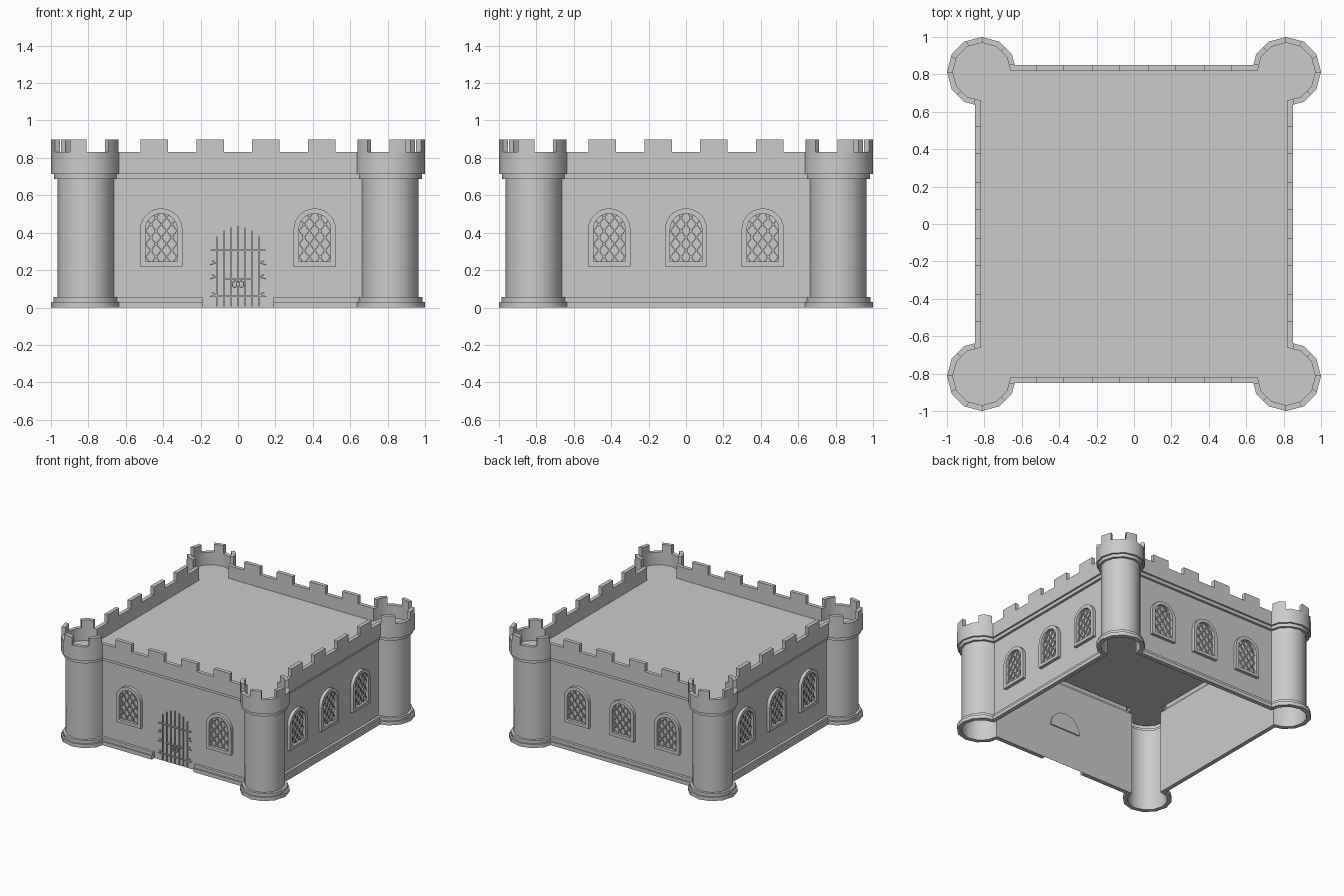
import bpy, bmesh, math
from mathutils import Vector, Matrix

cube = bpy.data.objects.get("Cube")
if cube:
    bpy.data.objects.remove(cube, do_unlink=True)

stone = bpy.data.materials.new("grey_stone")
stone.use_nodes = True
GREY = (0.6, 0.6, 0.6, 1)
stone.diffuse_color = GREY
stone.node_tree.nodes["Principled BSDF"].inputs["Base Color"].default_value = GREY

C = 0.814          # wall face and tower centre distance
R = 0.151          # tower shaft radius
CREST = 0.832      # parapet height
TOP = 0.897        # merlon height
ROOF = 0.728
PARAPET_IN, PARAPET_OUT = 0.004, 0.035


def finish(bm, name):
    bmesh.ops.recalc_face_normals(bm, faces=bm.faces)
    mesh = bpy.data.meshes.new(name)
    bm.to_mesh(mesh)
    bm.free()
    mesh.materials.append(stone)
    obj = bpy.data.objects.new(name, mesh)
    bpy.context.collection.objects.link(obj)
    bpy.ops.object.select_all(action="DESELECT")
    obj.select_set(True)
    bpy.context.view_layer.objects.active = obj
    bpy.ops.object.shade_smooth_by_angle(angle=math.radians(35))


def sweep(bm, stations, loop_path=False, loop_profile=True):
    """Skin a row of matching cross-sections, capping the ends of an open path."""
    rows = [[bm.verts.new(p) for p in s] for s in stations]
    n, m = len(rows), len(rows[0])
    for i in range(n if loop_path else n - 1):
        a, b = rows[i], rows[(i + 1) % n]
        for j in range(m if loop_profile else m - 1):
            k = (j + 1) % m
            bm.faces.new((a[j], a[k], b[k], b[j]))
    if loop_profile and not loop_path:
        bm.faces.new(rows[0])
        bm.faces.new(rows[-1])


def on_side(k, u, depth, z):
    """Point on wall k (0 is the front), measured out from the wall face."""
    return Matrix.Rotation(k * math.pi / 2, 3, "Z") @ Vector((u, -C - depth, z))


def outline(d):
    """Plan of walls and twelve-sided corner towers, pushed out by d."""
    r = R + d
    join = -r * (1 + (math.cos(math.pi / 6) - 1) * 2 * d / r)
    corner = [Vector((d, join, 0))]
    for a in range(-60, 151, 30):
        corner.append(Vector((math.cos(math.radians(a)), math.sin(math.radians(a)), 0)) * r)
    corner.append(Vector((join, d, 0)))
    points = []
    for k in (3, 0, 1, 2):
        turn = Matrix.Rotation(k * math.pi / 2, 3, "Z")
        points += [turn @ (p + Vector((C, C, 0))) for p in corner]
    return points


def profile_stations(profile, front_gap=None):
    columns = []
    for d, z in profile:
        pts = outline(d)
        if front_gap:
            pts = [on_side(0, front_gap, d, 0)] + pts + [on_side(0, -front_gap, d, 0)]
        columns.append([p + Vector((0, 0, z)) for p in pts])
    return list(zip(*columns))


# Walls, towers, cornice and parapet as one swept shell
bm = bmesh.new()
shell = [(0, 0), (0, 0.688), (0.02, 0.688), (0.02, 0.715), (PARAPET_OUT, 0.715),
         (PARAPET_OUT, CREST), (PARAPET_IN, CREST), (PARAPET_IN, ROOF)]
sweep(bm, profile_stations(shell), loop_path=True, loop_profile=False)
finish(bm, "walls_and_towers")

# Flat roof
bm = bmesh.new()
bm.faces.new([bm.verts.new(p + Vector((0, 0, ROOF))) for p in outline(PARAPET_IN)])
finish(bm, "roof")

# Stepped plinth, broken at the gate
bm = bmesh.new()
plinth = [(0, 0), (0.035, 0), (0.035, 0.03), (0.022, 0.03), (0.022, 0.055), (0, 0.055)]
sweep(bm, profile_stations(plinth, front_gap=0.19))
finish(bm, "plinth")

# Merlons along the walls
bm = bmesh.new()
RECT = [(PARAPET_IN, CREST), (PARAPET_OUT, CREST), (PARAPET_OUT, TOP), (PARAPET_IN, TOP)]
for k in range(4):
    for mid in (-0.447, -0.149, 0.149, 0.447):
        sweep(bm, [[on_side(k, mid + s, d, z) for d, z in RECT] for s in (-0.073, 0.073)])
finish(bm, "wall_merlons")


# Merlons around the towers
def tower_point(k, angle, d, z):
    r = (R + d) * math.cos(math.pi / 12) / math.cos(math.radians(angle % 30 - 15))
    a = math.radians(angle)
    return on_side(k, -C + r * math.cos(a), -r * math.sin(a), z)


bm = bmesh.new()
for k in range(4):
    for angles in ((103, 120, 137), (179, 180, 207), (243, 270, 271), (313, 330, 347)):
        sweep(bm, [[tower_point(k, a, d, z) for d, z in RECT] for a in angles])
finish(bm, "tower_merlons")

# Arched windows with diamond lattice
ARCH_Z = 0.417


def arch(half, bottom, steps=14):
    pts = [(half, bottom)]
    for i in range(steps + 1):
        a = math.pi * i / steps
        pts.append((half * math.cos(a), ARCH_Z + half * math.sin(a)))
    return pts + [(-half, bottom)]


def inside(u, z, half, bottom):
    if z < bottom or abs(u) > half:
        return False
    return z < ARCH_Z or math.hypot(u, z - ARCH_Z) < half


def bar(bm, k, p, q, width, near, far):
    """Flat bar between two points on a wall."""
    p, q = Vector(p), Vector(q)
    side = (q - p).normalized().orthogonal() * width / 2
    sweep(bm, [[on_side(k, c.x, depth, c.y) for c, depth in
                ((e - side, near), (e + side, near), (e + side, far), (e - side, far))]
               for e in (p, q)])


INNER, SILL = 0.085, 0.245
CELL = 0.07
frames, lattice = bmesh.new(), bmesh.new()
for k in range(4):
    for mid in ((-0.41, 0.41) if k == 0 else (-0.41, 0, 0.41)):
        pairs = zip(arch(0.113, 0.22), arch(INNER, SILL))
        sweep(frames, [[on_side(k, mid + o[0], 0, o[1]), on_side(k, mid + o[0], 0.026, o[1]),
                        on_side(k, mid + i[0], 0.026, i[1]), on_side(k, mid + i[0], 0, i[1])]
                       for o, i in pairs], loop_path=True)
        for slope in (-1.25, 1.25):
            for n in range(-4, 5):
                run = [(s * 0.002, 0.375 + n * CELL + slope * s * 0.002) for s in range(-43, 44)]
                run = [p for p in run if inside(*p, INNER, SILL)]
                if len(run) > 3:
                    a, b = run[0], run[-1]
                    bar(lattice, k, (mid + a[0], a[1]), (mid + b[0], b[1]), 0.006, 0, 0.01)
        # small studs where the lattice crosses
        for n in range(-3, 4):
            for c in range(-3, 4):
                u, z = c * CELL / 2.5, 0.375 + n * CELL + (c % 2) * CELL / 2
                if inside(u, z, INNER - 0.01, SILL + 0.01):
                    bar(lattice, k, (mid + u - 0.008, z), (mid + u + 0.008, z), 0.01, 0, 0.013)
finish(frames, "window_frames")
finish(lattice, "window_lattice")

# Iron gate: uprights, straps, hinge tips and ring handles
bm = bmesh.new()
for i in range(-3, 4):
    u = i * 0.0375
    top = 0.435 - 0.006 * i * i
    bar(bm, 0, (u, 0.005), (u, top), 0.007, 0, 0.009)
for z, half in ((0.305, 0.147), (0.155, 0.08), (0.06, 0.14)):
    bar(bm, 0, (-half, z), (half, z), 0.008, 0, 0.012)
for s in (-1, 1):
    for z in (0.07, 0.165, 0.24):
        bar(bm, 0, (s * 0.11, z), (s * 0.15, z - 0.012), 0.006, 0, 0.01)
        bar(bm, 0, (s * 0.12, z), (s * 0.14, z + 0.012), 0.006, 0, 0.01)
finish(bm, "gate_bars")

bm = bmesh.new()
for s in (-1, 1):
    ring = [(s * 0.018 + 0.013 * math.cos(i * math.pi / 5), 0.125 + 0.018 * math.sin(i * math.pi / 5))
            for i in range(11)]
    for a, b in zip(ring, ring[1:]):
        bar(bm, 0, a, b, 0.006, 0.006, 0.016)
finish(bm, "gate_rings")

# Rounded head of the gate showing on the inner wall face
bm = bmesh.new()
head = [(0.14 * math.cos(i * math.pi / 12), 0.3 + 0.14 * math.sin(i * math.pi / 12)) for i in range(13)]
sweep(bm, [[on_side(0, u, d, z) for u, z in head] for d in (-0.002, -0.012)])
finish(bm, "gate_head_inside")
